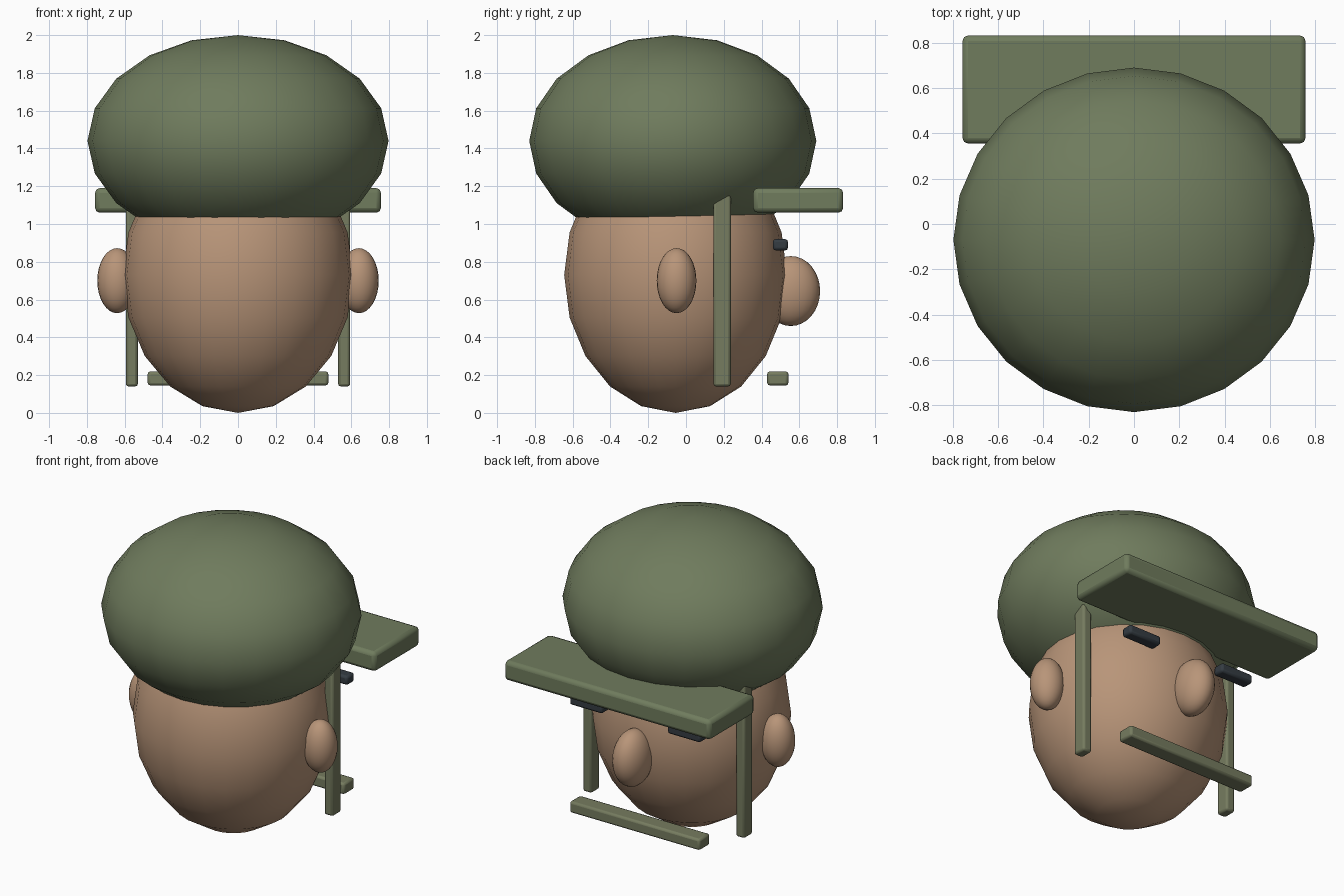
import bpy

if "Cube" in bpy.data.objects:
    bpy.data.objects.remove(bpy.data.objects["Cube"])


def material(name, rgb):
    m = bpy.data.materials.new(name)
    m.diffuse_color = (*rgb, 1)
    m.use_nodes = True
    m.node_tree.nodes["Principled BSDF"].inputs["Base Color"].default_value = m.diffuse_color
    return m


cap_green = material("cap_green", (0.16, 0.20, 0.11))
strap_green = material("strap_green", (0.18, 0.20, 0.115))
skin = material("skin", (0.48, 0.30, 0.19))
dark = material("dark", (0.035, 0.045, 0.055))


def ellipsoid(name, center, radii, mat, segments=24, rings=10):
    bpy.ops.mesh.primitive_uv_sphere_add(segments=segments, ring_count=rings, location=center)
    ob = bpy.context.object
    ob.name = name
    ob.scale = radii
    bpy.ops.object.transform_apply(location=False, rotation=False, scale=True)
    bpy.ops.object.shade_smooth()
    ob.data.materials.append(mat)
    return ob


def box(name, lo, hi, bevel, mat):
    center = [(a + b) / 2 for a, b in zip(lo, hi)]
    bpy.ops.mesh.primitive_cube_add(size=1, location=center)
    ob = bpy.context.object
    ob.name = name
    ob.scale = [b - a for a, b in zip(lo, hi)]
    bpy.ops.object.transform_apply(location=False, rotation=False, scale=True)
    mod = ob.modifiers.new("bevel", "BEVEL")
    mod.width = bevel
    mod.segments = 2
    bpy.ops.object.shade_smooth_by_angle()
    ob.data.materials.append(mat)
    return ob


# head and the cap sunk over it
ellipsoid("head", (0, -0.055, 0.73), (0.61, 0.59, 0.73), skin)
ellipsoid("cap_crown", (0, -0.07, 1.44), (0.797, 0.76, 0.56), cap_green)
box("cap_brim", (-0.757, 0.355, 1.06), (0.757, 0.832, 1.19), 0.025, cap_green)

# nose
ellipsoid("nose", (0, 0.555, 0.645), (0.11, 0.155, 0.185), skin, 24, 16)

# ears, eyes and side straps, mirrored
for side, s in (("left", -1), ("right", 1)):
    ellipsoid(f"ear_{side}", (s * 0.64, -0.05, 0.70), (0.105, 0.105, 0.172), skin, 24, 16)
    x0, x1 = sorted((s * 0.24, s * 0.48))
    box(f"eye_{side}", (x0, 0.46, 0.86), (x1, 0.54, 0.92), 0.015, dark)
    x0, x1 = sorted((s * 0.53, s * 0.594))
    box(f"strap_{side}", (x0, 0.145, 0.14), (x1, 0.237, 1.19), 0.014, strap_green)

# chin strap
box("chin_strap", (-0.478, 0.43, 0.145), (0.478, 0.542, 0.22), 0.014, strap_green)
